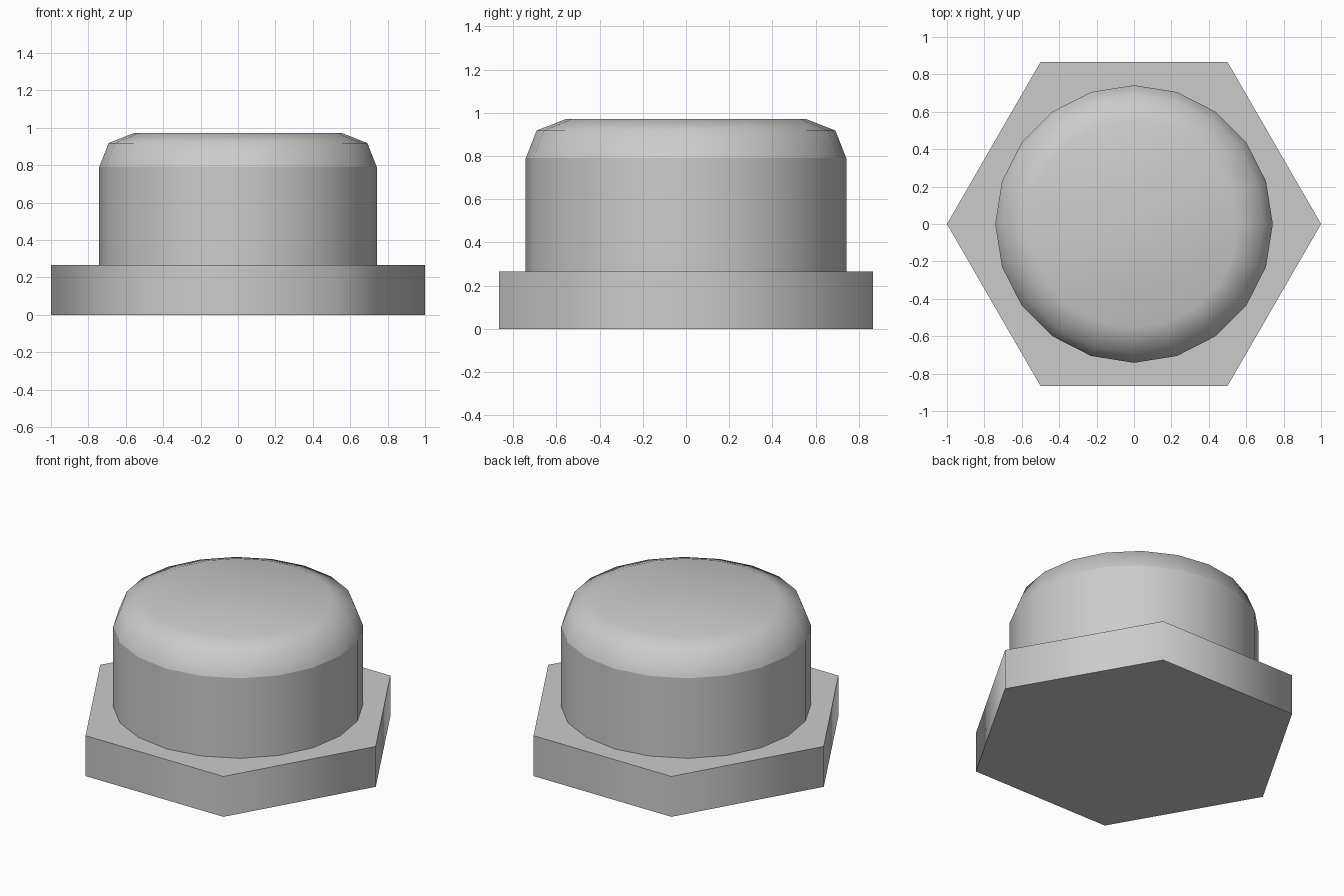
import bpy
import bmesh
from math import cos, sin, tau

cube = bpy.data.objects.get("Cube")
if cube:
    bpy.data.objects.remove(cube)

# Single plain grey finish
grey = bpy.data.materials.new("plain_grey")
grey.use_nodes = True
colour = (0.6, 0.6, 0.6, 1)
grey.diffuse_color = colour
grey.node_tree.nodes["Principled BSDF"].inputs["Base Color"].default_value = colour


def turned_part(name, sides, profile, sharp_rings):
    """Solid of stacked rings (radius, height), smooth except at the sharp rings."""
    bm = bmesh.new()
    rings = [[bm.verts.new((r * cos(tau * i / sides), r * sin(tau * i / sides), z))
              for i in range(sides)] for r, z in profile]
    for low, high in zip(rings, rings[1:]):
        for i in range(sides):
            j = (i + 1) % sides
            bm.faces.new((low[i], low[j], high[j], high[i]))
    bm.faces.new(rings[0][::-1])
    bm.faces.new(rings[-1])
    for face in bm.faces:
        face.smooth = True
    for index in sharp_rings:
        ring = rings[index]
        for i in range(sides):
            bm.edges.get((ring[i - 1], ring[i])).smooth = False
    mesh = bpy.data.meshes.new(name)
    bm.to_mesh(mesh)
    bm.free()
    mesh.materials.append(grey)
    part = bpy.data.objects.new(name, mesh)
    bpy.context.collection.objects.link(part)
    return part


# Hexagonal flange
turned_part("hex_base", 6, [(1, 0), (1, 0.265)], [0, 1])

# Round body with a softly domed shoulder
turned_part("round_cap", 20,
            [(0.742, 0.265), (0.742, 0.79), (0.692, 0.918), (0.555, 0.972)], [0, 1])
